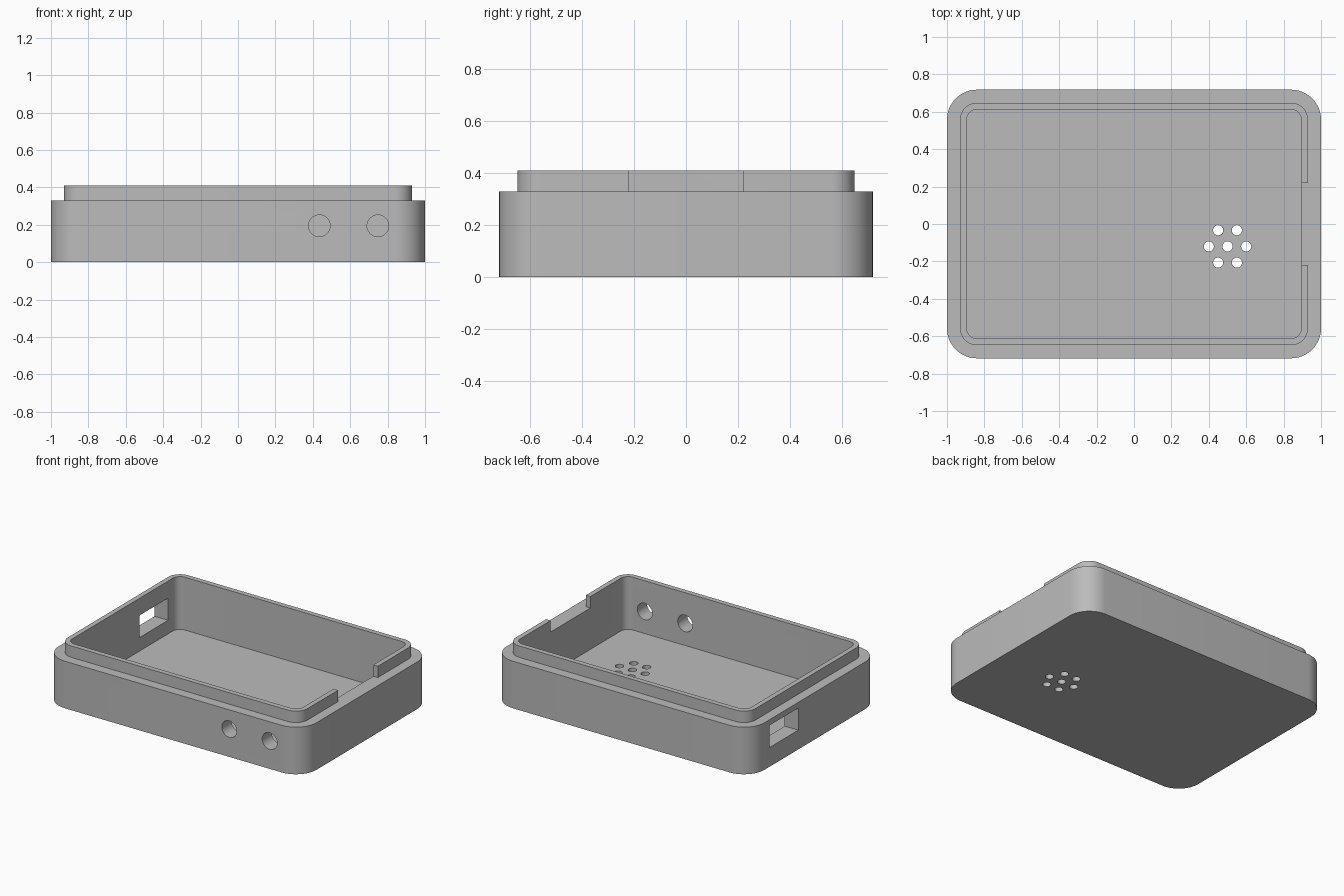
import bpy, bmesh
from math import sin, cos, pi, radians
from mathutils import Matrix, Vector

if "Cube" in bpy.data.objects:
    bpy.data.objects.remove(bpy.data.objects["Cube"])

LEDGE_Z, LIP_Z, FLOOR_Z = 0.33, 0.41, 0.04
HOLE_Z = 0.195

grey = bpy.data.materials.new("grey_plastic")
grey.use_nodes = True
colour = (0.5, 0.5, 0.5, 1)
grey.diffuse_color = colour
grey.node_tree.nodes["Principled BSDF"].inputs["Base Color"].default_value = colour


def to_object(bm, name):
    bmesh.ops.recalc_face_normals(bm, faces=bm.faces)
    mesh = bpy.data.meshes.new(name)
    bm.to_mesh(mesh)
    bm.free()
    mesh.materials.append(grey)
    ob = bpy.data.objects.new(name, mesh)
    bpy.context.collection.objects.link(ob)
    return ob


def rounded_ring(bm, hx, hy, r, z, steps=12):
    """Loop of vertices around a rounded rectangle."""
    ring = []
    for k, (sx, sy) in enumerate([(1, 1), (-1, 1), (-1, -1), (1, -1)]):
        for i in range(steps + 1):
            a = (k + i / steps) * pi / 2
            ring.append(bm.verts.new((sx * (hx - r) + r * cos(a),
                                      sy * (hy - r) + r * sin(a), z)))
    return ring


def box(name, low, high):
    low, high = Vector(low), Vector(high)
    bm = bmesh.new()
    bmesh.ops.create_cube(bm, size=1, matrix=Matrix.Translation((low + high) / 2)
                          @ Matrix.Diagonal((*(high - low), 1)))
    return to_object(bm, name)


def cylinder(name, centre, r, depth, axis="Z"):
    turn = Matrix.Rotation(radians(90 if axis == "Y" else 0), 4, "X")
    bm = bmesh.new()
    bmesh.ops.create_cone(bm, cap_ends=True, segments=32, radius1=r, radius2=r,
                          depth=depth, matrix=Matrix.Translation(centre) @ turn)
    return to_object(bm, name)


# Open tray: outer wall, ledge, raised lip, inner wall and floor
outer, lip, inner = (1, 0.718, 0.16), (0.93, 0.648, 0.09), (0.895, 0.612, 0.055)
bm = bmesh.new()
rings = [rounded_ring(bm, *size, z) for size, z in [
    (outer, 0), (outer, LEDGE_Z), (lip, LEDGE_Z),
    (lip, LIP_Z), (inner, LIP_Z), (inner, FLOOR_Z)]]
for a, b in zip(rings, rings[1:]):
    for i in range(len(a)):
        j = (i + 1) % len(a)
        bm.faces.new((a[i], a[j], b[j], b[i]))
bm.faces.new(rings[0])
bm.faces.new(rings[-1])
tray = to_object(bm, "enclosure_tray")

# Lip notch, side port, front jack holes and speaker holes
cutters = [
    box("notch_cutter", (0.8, -0.22, LEDGE_Z), (1.1, 0.22, 0.6)),
    box("port_cutter", (-1.1, 0.185, 0.135), (-0.8, 0.505, 0.29)),
]
for x in (0.435, 0.748):
    cutters.append(cylinder("jack_cutter", (x, -0.67, HOLE_Z), 0.058, 0.3, "Y"))
spots = [(0.5, -0.12)] + [(0.5 + 0.1 * cos(k * pi / 3), -0.12 + 0.1 * sin(k * pi / 3))
                          for k in range(6)]
for x, y in spots:
    cutters.append(cylinder("speaker_cutter", (x, y, 0.02), 0.027, 0.2))

for c in cutters:
    c.hide_render = True
    mod = tray.modifiers.new("cut", "BOOLEAN")
    mod.operation, mod.solver, mod.object = "DIFFERENCE", "EXACT", c

# Bake the cuts and drop the cutters
bpy.context.view_layer.update()
baked = bpy.data.meshes.new_from_object(
    tray.evaluated_get(bpy.context.evaluated_depsgraph_get()))
tray.modifiers.clear()
tray.data = baked
for c in cutters:
    bpy.data.objects.remove(c)

bpy.ops.object.select_all(action="DESELECT")
tray.select_set(True)
bpy.context.view_layer.objects.active = tray
bpy.ops.object.shade_smooth_by_angle(angle=radians(30))
